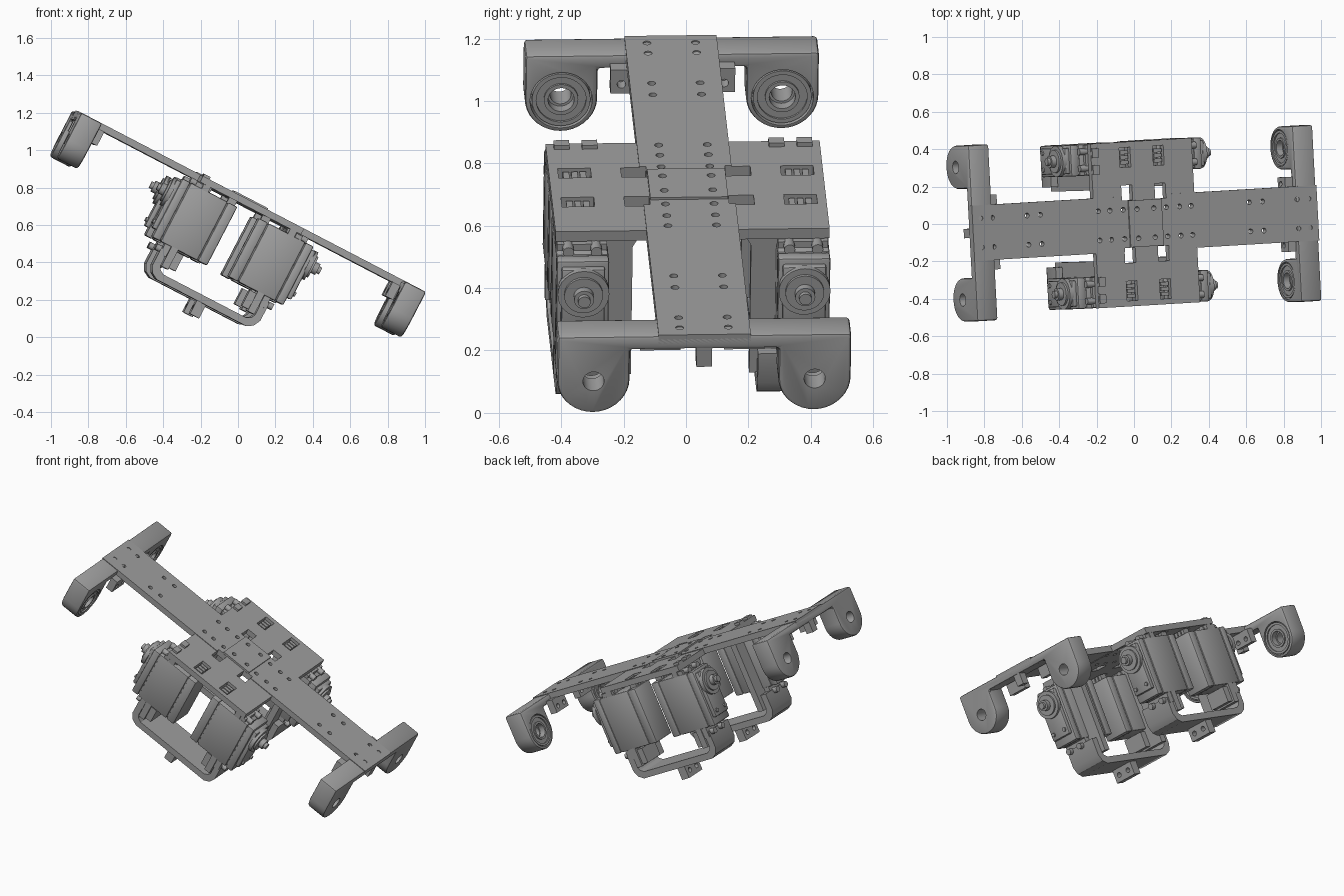
import bpy, bmesh, math
from mathutils import Matrix, Vector

if "Cube" in bpy.data.objects:
    bpy.data.objects.remove(bpy.data.objects["Cube"])

# Tilted frame: u along the long bar, v across it, w out of its top face
u = Vector((0.886, 0.053, -0.461)).normalized()
v = Vector((-0.052, 0.9985, 0.012))
v = (v - u * v.dot(u)).normalized()
w = u.cross(v)
FRAME = Matrix((u, v, w)).transposed().to_4x4()
FRAME.translation = (0.06, 0.005, 0.727)

grey = bpy.data.materials.new("plain_grey")
grey.use_nodes = True
TONE = (0.35, 0.35, 0.35, 1)
grey.diffuse_color = TONE
grey.node_tree.nodes["Principled BSDF"].inputs["Base Color"].default_value = TONE
parts = []


def box(bm, us, vs, ws):
    lo, hi = zip(*(sorted(p) for p in (us, vs, ws)))
    mid = [(a + b) / 2 for a, b in zip(lo, hi)]
    size = [b - a for a, b in zip(lo, hi)]
    bmesh.ops.create_cube(bm, size=1, matrix=Matrix.Translation(mid) @ Matrix.Diagonal((*size, 1)))


def cyl(bm, us, cv, cw, r, seg=32):
    """Cylinder along u."""
    m = Matrix.Translation(((us[0] + us[1]) / 2, cv, cw)) @ Matrix.Rotation(math.pi / 2, 4, 'Y')
    bmesh.ops.create_cone(bm, cap_ends=True, segments=seg, radius1=r, radius2=r,
                          depth=abs(us[1] - us[0]), matrix=m)


def pin(bm, cu, cv, ws, r, seg=16):
    """Cylinder along w."""
    bmesh.ops.create_cone(bm, cap_ends=True, segments=seg, radius1=r, radius2=r,
                          depth=ws[1] - ws[0], matrix=Matrix.Translation((cu, cv, sum(ws) / 2)))


def prism(bm, pts, span):
    """Extrude a closed outline; pts are 3D points, span is the sweep vector."""
    face = bm.faces.new([bm.verts.new(p) for p in pts])
    new = bmesh.ops.extrude_face_region(bm, geom=[face])["geom"]
    bmesh.ops.translate(bm, vec=span, verts=[g for g in new if isinstance(g, bmesh.types.BMVert)])


def make(name, bm):
    bmesh.ops.recalc_face_normals(bm, faces=bm.faces)
    me = bpy.data.meshes.new(name)
    bm.to_mesh(me)
    bm.free()
    me.materials.append(grey)
    ob = bpy.data.objects.new(name, me)
    bpy.context.collection.objects.link(ob)
    ob.matrix_world = FRAME
    parts.append(ob)
    return ob


def finish(ob, bevel=0, cutter=None):
    """Apply an optional bevel and an optional cut."""
    if bevel:
        mod = ob.modifiers.new("bevel", 'BEVEL')
        mod.width, mod.segments, mod.angle_limit = bevel, 2, math.radians(50)
    if cutter:
        cutter.hide_render = True
        mod = ob.modifiers.new("cut", 'BOOLEAN')
        mod.operation, mod.solver, mod.object = 'DIFFERENCE', 'EXACT', cutter
    bpy.context.view_layer.update()
    dg = bpy.context.evaluated_depsgraph_get()
    me = bpy.data.meshes.new_from_object(ob.evaluated_get(dg))
    ob.modifiers.clear()
    ob.data = me


def drop(ob):
    parts.remove(ob)
    bpy.data.objects.remove(ob)


SIDES = [(a, b) for a in (-1, 1) for b in (-1, 1)]

# Screw holes and slots shared by the deck and the bars
bm = bmesh.new()
for su, sv in SIDES:
    for d in (0.05, 0.13, 0.21, 0.28, 0.63, 0.71, 0.92, 0.99):
        pin(bm, su * d, sv * 0.078, (-0.1, 0.1), 0.013)
holes = make("screw_hole_cutter", bm)
bm = bmesh.new()
for su, sv in SIDES:
    box(bm, (su * 0.068, su * 0.133), (sv * 0.127, sv * 0.208), (-0.1, 0.1))
    box(bm, (su * 0.068, su * 0.133), (sv * 0.305, sv * 0.41), (-0.1, 0.1))
slots = make("slot_cutter", bm)

# Deck plate
bm = bmesh.new()
box(bm, (-0.305, 0.305), (-0.44, 0.44), (-0.036, 0))
deck = make("deck_plate", bm)
finish(deck, 0, slots)
finish(deck, 0, holes)

# Two long bars and the joining plate over the middle
for su, label in ((-1, "right"), (1, "left")):
    bm = bmesh.new()
    box(bm, (su * 0.098, su * 1.04), (-0.148, 0.148), (-0.033, 0.004))
    bar = make("long_bar_" + label, bm)
    finish(bar, 0, slots)
    finish(bar, 0, holes)
bm = bmesh.new()
box(bm, (-0.1, 0.1), (-0.125, 0.125), (-0.03, 0.012))
finish(make("joining_plate", bm), 0, holes)
drop(slots)
drop(holes)

# End brackets: a web with two round-ended legs, bored for bearings
R, LEG, DROP = 0.116, 0.355, -0.16
for su, label in ((-1, "right"), (1, "left")):
    half = [(LEG + R, 0)]
    half += [(LEG + R * math.cos(t), DROP - R * math.sin(t))
             for t in (math.pi * i / 18 for i in range(19))]
    half += [(LEG - R, -0.05)]
    outline = half + [(-a, b) for a, b in reversed(half)]
    bm = bmesh.new()
    prism(bm, [(su * 0.915, a, b) for a, b in outline], (su * 0.125, 0, 0))
    bracket = make("end_bracket_" + label, bm)
    bm = bmesh.new()
    for sv in (-1, 1):
        cyl(bm, (su * 0.8, su * 0.955), sv * LEG, DROP, 0.1, 40)
    bore = make("bearing_bore_cutter", bm)
    bm = bmesh.new()
    for sv in (-1, 1):
        cyl(bm, (su * 0.8, su * 1.2), sv * LEG, DROP, 0.034)
    shaft = make("shaft_hole_cutter", bm)
    finish(bracket, 0.012, bore)
    finish(bracket, 0, shaft)
    drop(bore)
    drop(shaft)

    # Bearing rings: outer race, recessed shield, inner race
    bm = bmesh.new()
    for sv in (-1, 1):
        rings = []
        for r, d in ((0.094, 0.955), (0.094, 0.918), (0.08, 0.918), (0.08, 0.926),
                     (0.055, 0.926), (0.055, 0.918), (0.042, 0.918), (0.042, 0.955)):
            rings.append([bm.verts.new((su * d, sv * LEG + r * math.cos(t), DROP + r * math.sin(t)))
                          for t in (math.tau * i / 40 for i in range(40))])
        for a, b in zip(rings, rings[1:] + rings[:1]):
            for i in range(40):
                j = (i + 1) % 40
                bm.faces.new((a[i], a[j], b[j], b[i]))
    make("bearings_" + label, bm)

    # Drilled tabs beside the bracket and the small outer tab
    bm = bmesh.new()
    for sv in (-1, 1):
        box(bm, (su * 0.87, su * 0.916), (sv * 0.07, sv * 0.2), (-0.115, -0.03))
    box(bm, (su * 0.985, su * 1.035), (-0.025, 0.025), (-0.115, -0.03))
    tabs = make("bracket_tabs_" + label, bm)
    bm = bmesh.new()
    for sv in (-1, 1):
        for d in (0.1, 0.165):
            cyl(bm, (su * 0.8, su * 0.914), sv * d, -0.082, 0.014, 16)
    drill = make("tab_cutter", bm)
    finish(tabs, 0, drill)
    drop(drill)

# Four servos with hangers
for su, sv in SIDES:
    tag = ("left" if su > 0 else "right") + ("_back" if sv > 0 else "_front")
    V, H = sv * 0.355, -0.16
    # Case in three stacked shells
    bm = bmesh.new()
    box(bm, (su * 0.065, su * 0.12), (V - 0.084, V + 0.084), (-0.415, -0.062))
    box(bm, (su * 0.124, su * 0.345), (V - 0.084, V + 0.084), (-0.415, -0.062))
    box(bm, (su * 0.349, su * 0.395), (V - 0.084, V + 0.084), (-0.415, -0.062))
    box(bm, (su * 0.1, su * 0.37), (V - 0.078, V + 0.078), (-0.409, -0.068))
    box(bm, (su * 0.39, su * 0.42), (V - 0.07, V + 0.07), (-0.37, -0.08))
    finish(make("servo_case_" + tag, bm), 0.008)
    # Output hub, shaft and corner screws
    bm = bmesh.new()
    cyl(bm, (su * 0.41, su * 0.436), V, H, 0.083)
    cyl(bm, (su * 0.43, su * 0.447), V, H, 0.062)
    cyl(bm, (su * 0.44, su * 0.475), V, H, 0.032)
    cyl(bm, (su * 0.47, su * 0.492), V, H, 0.02, 16)
    for s in (-1, 1):
        cyl(bm, (su * 0.415, su * 0.43), V + s * 0.045, -0.335, 0.012, 12)
    make("servo_output_" + tag, bm)
    # Mounting ears and their screws
    bm = bmesh.new()
    box(bm, (su * 0.282, su * 0.318), (V - 0.08, V + 0.08), (-0.475, -0.01 - 0.03))
    for s in (-1, 1):
        for h in (-0.052, -0.45):
            cyl(bm, (su * 0.23, su * 0.352), V + s * 0.045, h, 0.018, 16)
    make("servo_ears_" + tag, bm)
    # Hanger plate and lower mounting block
    bm = bmesh.new()
    box(bm, (su * 0.24, su * 0.28), (sv * 0.19, sv * 0.438), (-0.53, -0.03))
    box(bm, (su * 0.2, su * 0.245), (V - 0.07, V + 0.07), (-0.52, -0.425))
    prism(bm, [(su * 0.24, sv * 0.195, -0.03), (su * 0.24, sv * 0.15, -0.03),
               (su * 0.24, sv * 0.175, -0.045), (su * 0.24, sv * 0.195, -0.08)], (su * 0.04, 0, 0))
    make("hanger_" + tag, bm)
    # Comb tongues inside the deck slots
    bm = bmesh.new()
    for d in (0.33, 0.357, 0.384):
        box(bm, (su * 0.078, su * 0.125), (sv * (d - 0.01), sv * (d + 0.01)), (-0.07, -0.008))
    if su < 0:
        for d in (0.3, 0.39):
            box(bm, (-0.303, -0.265), (sv * d - 0.025, sv * d + 0.025), (-0.02, 0.014))
    make("deck_tongues_" + tag, bm)

# Lower straps tying each pair of hangers, with a drilled tab
for sv, label in ((-1, "front"), (1, "back")):
    outer = [(0.325, -0.44), (0.325, -0.545), (0.305, -0.585), (0.27, -0.605)]
    inner = [(0.25, -0.565), (0.275, -0.55), (0.285, -0.53), (0.285, -0.44)]
    path = outer + [(-a, b) for a, b in reversed(outer)]
    path += [(-a, b) for a, b in reversed(inner)] + inner
    bm = bmesh.new()
    prism(bm, [(a, sv * 0.215, b) for a, b in path], (0, sv * 0.215, 0))
    make("lower_strap_" + label, bm)
    bm = bmesh.new()
    box(bm, (-0.025, 0.03), (sv * 0.25, sv * 0.4), (-0.685, -0.58))
    tab = make("strap_tab_" + label, bm)
    bm = bmesh.new()
    for d in (0.288, 0.362):
        cyl(bm, (-0.1, 0.1), sv * d, -0.645, 0.015, 16)
    drill = make("strap_cutter", bm)
    finish(tab, 0, drill)
    drop(drill)

# Smooth the round surfaces, keep the edges sharp
bpy.ops.object.select_all(action='DESELECT')
for ob in parts:
    ob.select_set(True)
bpy.context.view_layer.objects.active = parts[0]
bpy.ops.object.shade_smooth_by_angle(angle=math.radians(30))
